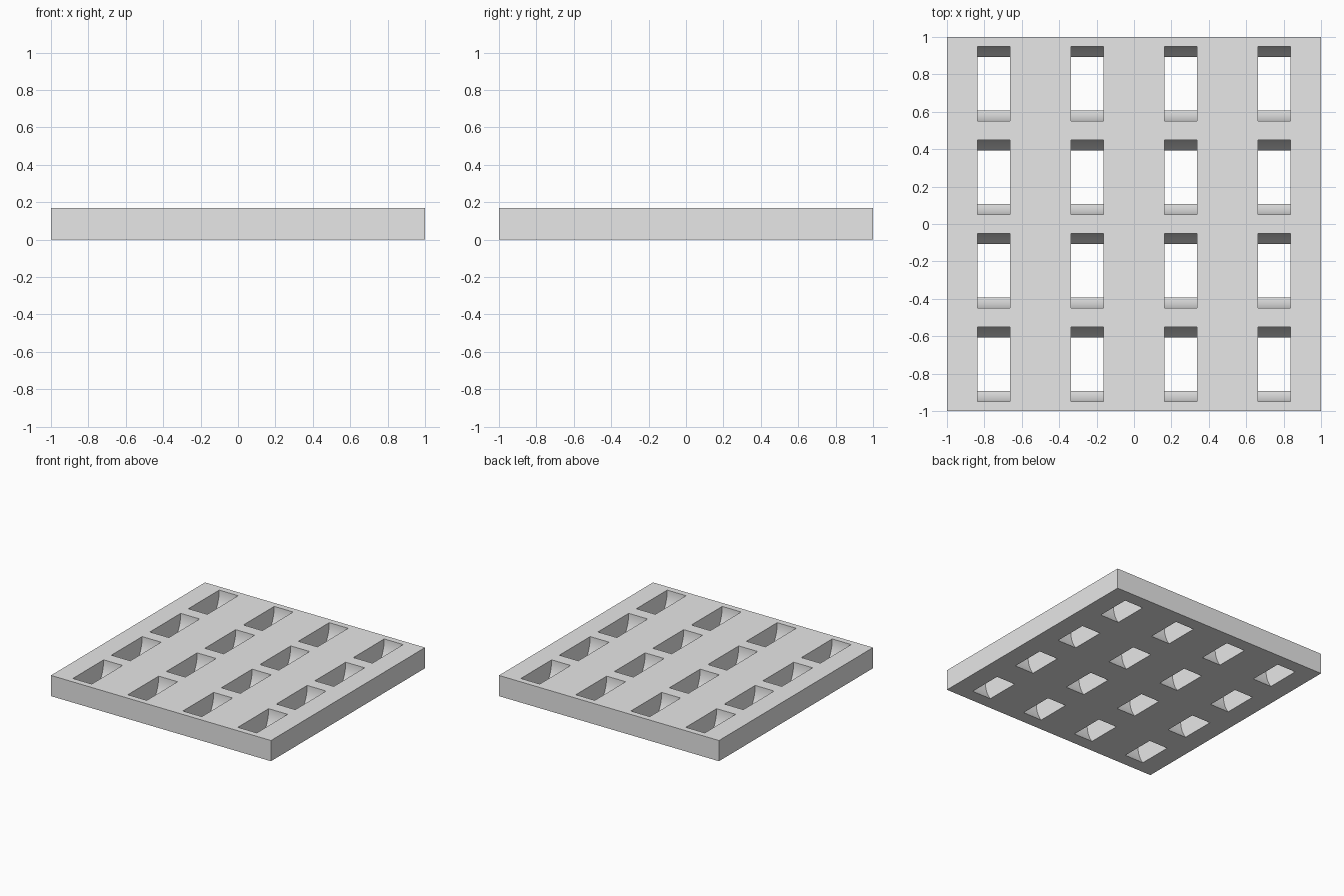
import bpy
import bmesh
import math

SIZE, THICK = 2.0, 0.17
SLOT_WIDTH, SLOT_HALF, RADIUS = 0.172, 0.2, 0.28
PITCH, COUNT, STEPS = 0.5, 4, 12

cube = bpy.data.objects.get("Cube")
if cube:
    bpy.data.objects.remove(cube, do_unlink=True)

grey = bpy.data.materials.new("plain grey")
grey.use_nodes = True
colour = (0.8, 0.8, 0.8, 1.0)
grey.diffuse_color = colour
grey.node_tree.nodes["Principled BSDF"].inputs["Base Color"].default_value = colour


def make_object(name, bm):
    bmesh.ops.recalc_face_normals(bm, faces=bm.faces)
    mesh = bpy.data.meshes.new(name)
    bm.to_mesh(mesh)
    bm.free()
    mesh.materials.append(grey)
    obj = bpy.data.objects.new(name, mesh)
    bpy.context.collection.objects.link(obj)
    return obj


def slot_profile():
    """Side outline of a slot: upright at the top, curving inward below."""
    sweep = math.asin(THICK / RADIUS)
    half = [(SLOT_HALF, THICK + 0.1)]
    for i in range(STEPS + 1):
        a = sweep * i / STEPS
        half.append((SLOT_HALF - RADIUS * (1 - math.cos(a)),
                     THICK - RADIUS * math.sin(a)))
    half.append((half[-1][0], -0.1))
    return half + [(-y, z) for y, z in reversed(half)]


# Square slab
bm = bmesh.new()
bmesh.ops.create_cube(bm, size=1)
bmesh.ops.scale(bm, vec=(SIZE, SIZE, THICK), verts=bm.verts)
bmesh.ops.translate(bm, vec=(0, 0, THICK / 2), verts=bm.verts)
slab = make_object("slotted_slab", bm)

# Cutters for the grid of through slots
bm = bmesh.new()
profile = slot_profile()
centres = [(i - (COUNT - 1) / 2) * PITCH for i in range(COUNT)]
for cx in centres:
    for cy in centres:
        verts = [bm.verts.new((cx - SLOT_WIDTH / 2, cy + y, z)) for y, z in profile]
        face = bm.faces.new(verts)
        ext = bmesh.ops.extrude_face_region(bm, geom=[face])
        moved = [v for v in ext["geom"] if isinstance(v, bmesh.types.BMVert)]
        bmesh.ops.translate(bm, vec=(SLOT_WIDTH, 0, 0), verts=moved)
cutter = make_object("slot_cutter", bm)

# Cut the slots, then smooth their curved ends
cut = slab.modifiers.new("slots", 'BOOLEAN')
cut.operation = 'DIFFERENCE'
cut.solver = 'EXACT'
cut.object = cutter
bpy.ops.object.select_all(action='DESELECT')
slab.select_set(True)
bpy.context.view_layer.objects.active = slab
bpy.ops.object.modifier_apply(modifier=cut.name)
bpy.data.objects.remove(cutter, do_unlink=True)
bpy.ops.object.shade_smooth_by_angle(angle=math.radians(30))
